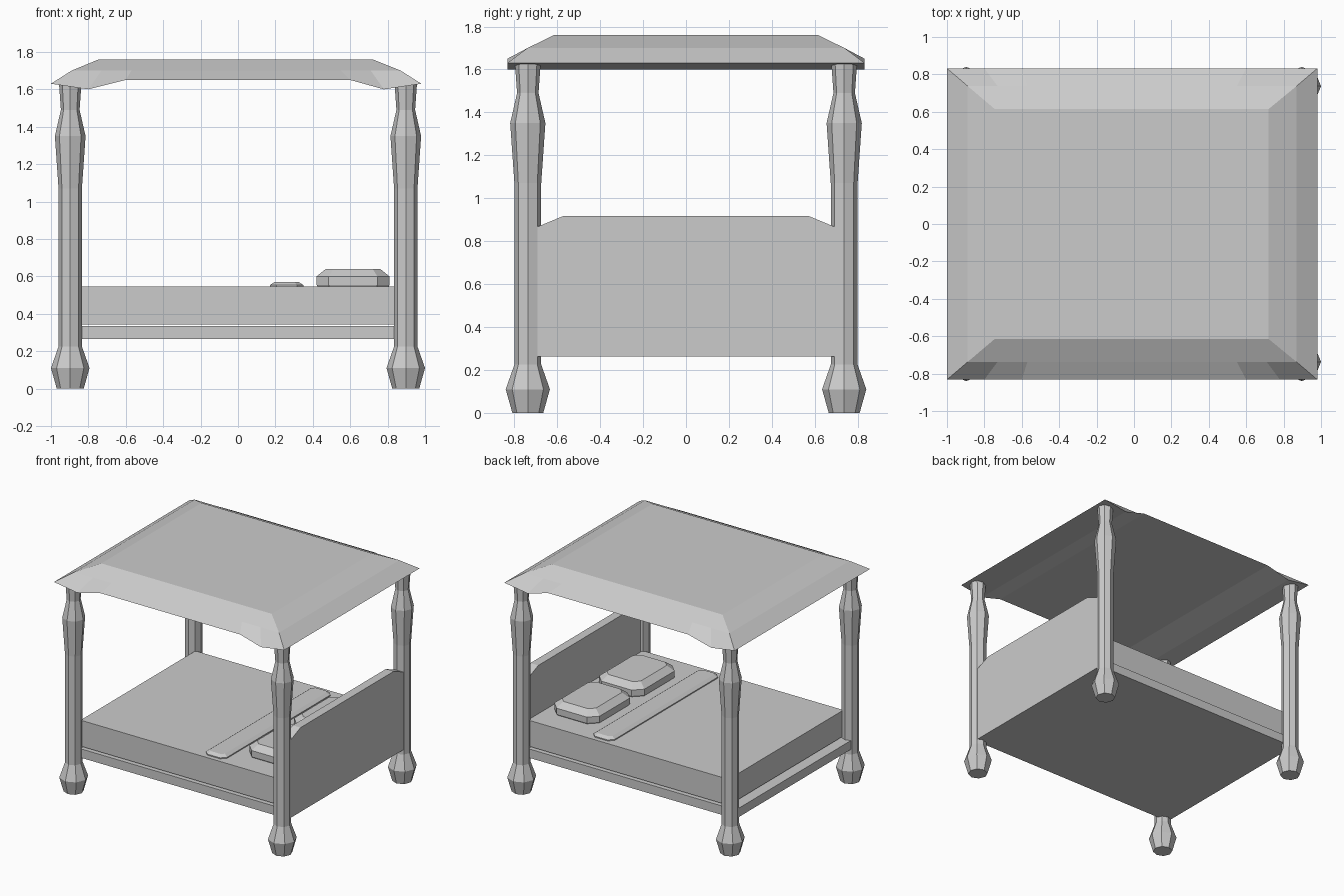
import bpy
from math import cos, sin, pi

if "Cube" in bpy.data.objects:
    bpy.data.objects.remove(bpy.data.objects["Cube"])


def make(name, verts, faces):
    me = bpy.data.meshes.new(name)
    me.from_pydata(verts, [], faces)
    me.update()
    ob = bpy.data.objects.new(name, me)
    bpy.context.collection.objects.link(ob)
    return ob


def bridge(rings, n):
    return [(r * n + i, r * n + (i + 1) % n, (r + 1) * n + (i + 1) % n, (r + 1) * n + i)
            for r in range(rings - 1) for i in range(n)]


def loft(name, loops):
    # Skin between equal-sized loops, with both ends capped
    n = len(loops[0])
    faces = bridge(len(loops), n)
    faces += [tuple(reversed(range(n))), tuple(range((len(loops) - 1) * n, len(loops) * n))]
    return make(name, [v for lp in loops for v in lp], faces)


def box(name, x0, x1, y, z0, z1):
    return loft(name, [[(x0, -y, z), (x1, -y, z), (x1, y, z), (x0, y, z)] for z in (z0, z1)])


def cushion(name, cx, cy, hx, hy, corner, levels):
    # Box with cut corners; levels are (z, inset)
    loops = []
    for z, inset in levels:
        a, b, c = hx - inset, hy - inset, corner - inset * 0.5
        loops.append([(cx + x, cy + y, z) for x, y in (
            (-a + c, -b), (a - c, -b), (a, -b + c), (a, b - c),
            (a - c, b), (-a + c, b), (-a, b - c), (-a, -b + c))])
    return loft(name, loops)


# Four turned octagonal posts
PROFILE = [(0, .072), (.11, .103), (.225, .0625), (1.07, .0625),
           (1.35, .082), (1.49, .05), (1.63, .06)]
for sx, end in ((-1, "foot"), (1, "head")):
    for sy, side in ((-1, "front"), (1, "back")):
        loft(f"{end}_{side}_post",
             [[(sx * .897 + r * cos(i * pi / 4), sy * .737 + r * sin(i * pi / 4), z)
               for i in range(8)] for z, r in PROFILE])

# Bed base and mattress
box("bed_base", -.935, .935, .725, .265, .334)
box("mattress", -.86, .865, .705, .343, .545)

# Headboard with clipped top corners
OUTLINE = [(-.725, .262), (.725, .262), (.725, .85), (.69, .868),
           (.572, .917), (-.572, .917), (-.69, .868), (-.725, .85)]
loft("headboard", [[(x, y, z) for y, z in OUTLINE] for x in (.87, .938)])

# Pillows and folded blanket
for cy, side in ((-.275, "front"), (.275, "back")):
    cushion(f"{side}_pillow", .615, cy, .195, .25, .065,
            [(.545, .005), (.555, 0), (.60, 0), (.64, .05)])
cushion("folded_blanket", .26, 0, .09, .67, .035, [(.54, 0), (.553, 0), (.57, .025)])

# Canopy: sagging rim, middle ring and flat top, closed by a ribbed underside
RIM = [(-1, 1.63), (-.8, 1.60), (-.6, 1.65), (.6, 1.65), (.78, 1.60), (.98, 1.63)]
MID = [(x, 1.70) for x in (-.89, -.73, -.57, .55, .71, .87)]
TOP = [(x, 1.76) for x in (-.745, -.66, -.54, .52, .64, .72)]


def ring(row, y):
    return [(x, -y, z) for x, z in row] + [(x, y, z) for x, z in reversed(row)]


verts = ring(RIM, .832) + ring(MID, .738) + ring(TOP, .615)
faces = bridge(3, 12) + [tuple(range(24, 36))]
faces += [(i + 1, i, 11 - i, 10 - i) for i in range(5)]
make("canopy", verts, faces)
